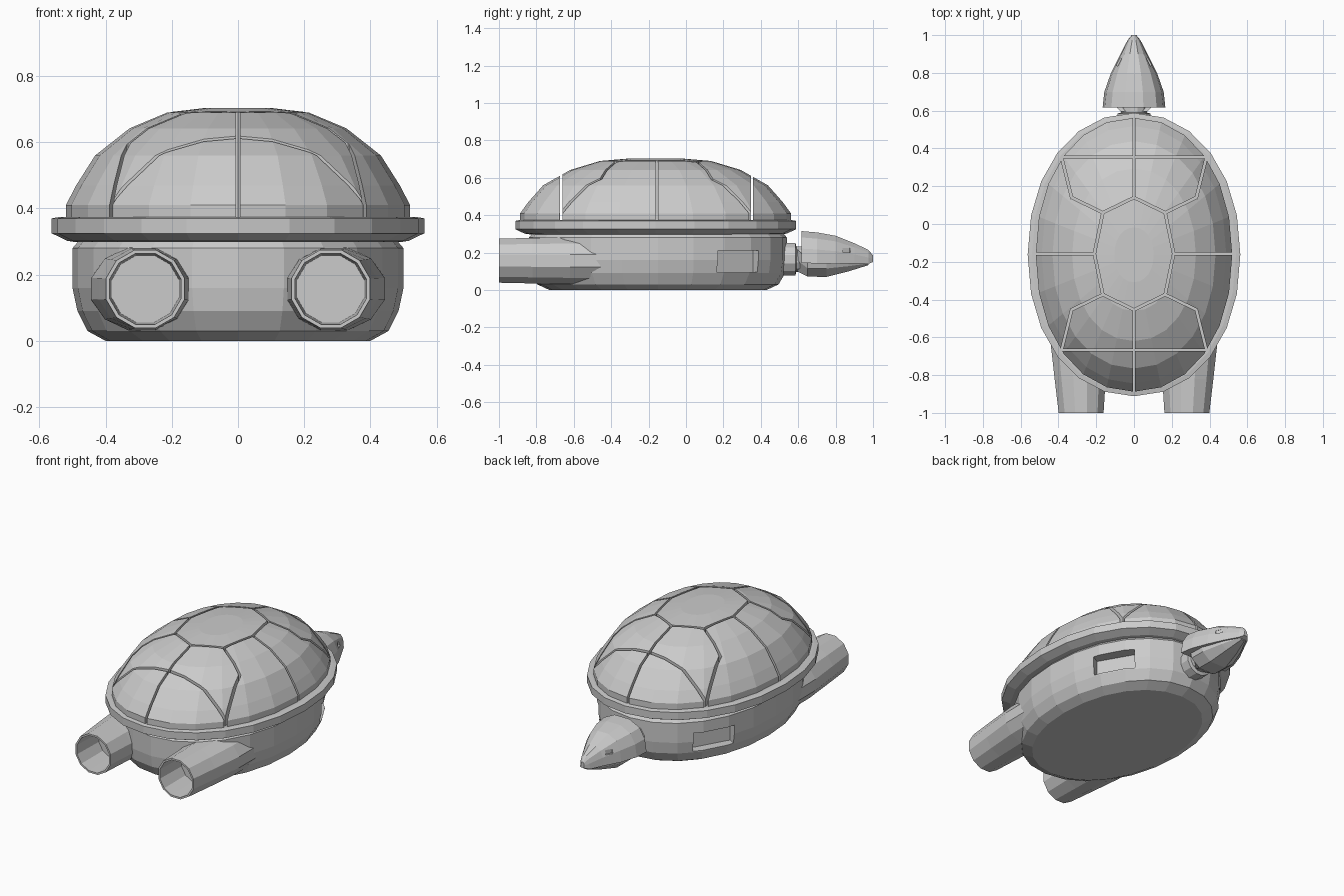
import bpy, bmesh, math
from mathutils import Matrix, Vector

if "Cube" in bpy.data.objects:
    bpy.data.objects.remove(bpy.data.objects["Cube"])


def loft(name, rings):
    """Skin a list of closed rings and cap both ends."""
    bm = bmesh.new()
    loops = [[bm.verts.new(p) for p in r] for r in rings]
    n = len(loops[0])
    for a, b in zip(loops, loops[1:]):
        for i in range(n):
            j = (i + 1) % n
            bm.faces.new((a[i], a[j], b[j], b[i]))
    bm.faces.new(loops[0])
    bm.faces.new(loops[-1])
    bmesh.ops.recalc_face_normals(bm, faces=bm.faces)
    me = bpy.data.meshes.new(name)
    bm.to_mesh(me)
    bm.free()
    ob = bpy.data.objects.new(name, me)
    bpy.context.collection.objects.link(ob)
    return ob


def oval(rx, ry, cy, z, n=24):
    """Horizontal, slightly squared oval."""
    pts = []
    for i in range(n):
        t = 2 * math.pi * i / n
        c, s = math.cos(t), math.sin(t)
        pts.append((rx * math.copysign(abs(c) ** .95, c),
                    cy + ry * math.copysign(abs(s) ** .95, s), z))
    return pts


def disc(cx, y, cz, rx, rz, n=12):
    """Upright ring facing along y."""
    return [(cx + rx * math.cos(2 * math.pi * (i + .5) / n), y,
             cz + rz * math.sin(2 * math.pi * (i + .5) / n)) for i in range(n)]


def cut_box(target, centre, size, angle):
    """Subtract a box turned about z."""
    bm = bmesh.new()
    m = Matrix.Translation(centre) @ Matrix.Rotation(angle, 4, 'Z') @ Matrix.Diagonal((*size, 1))
    bmesh.ops.create_cube(bm, size=1, matrix=m)
    me = bpy.data.meshes.new("cutter")
    bm.to_mesh(me)
    bm.free()
    cutter = bpy.data.objects.new("cutter", me)
    cutter.hide_render = True
    bpy.context.collection.objects.link(cutter)
    mod = target.modifiers.new("cut", 'BOOLEAN')
    mod.operation, mod.solver, mod.object = 'DIFFERENCE', 'EXACT', cutter
    bpy.context.view_layer.objects.active = target
    bpy.ops.object.modifier_apply(modifier=mod.name)
    bpy.data.objects.remove(cutter)


# Lower body with a slot in each side
body = loft("body", [oval(rx, ry, -.15, z) for rx, ry, z in
                     [(.40, .58, 0), (.455, .645, .03), (.485, .68, .09),
                      (.50, .69, .16), (.50, .69, .28), (.47, .66, .315)]])
for s in (1, -1):
    cut_box(body, (.395 * s, .285, .155), (.14, .25, .115), math.radians(30) * s)

# Shell rim
loft("shell_rim", [oval(rx, rx + .187, -.162, z) for rx, z in
                   [(.49, .298), (.515, .302), (.563, .325), (.563, .37), (.54, .374)]])

# Domed shell
dome = loft("shell_plates", [oval(.52 * k, .725 * k, -.163, z) for k, z in
                             [(1, .37), (1, .41), (.94, .47), (.83, .56), (.63, .642),
                              (.41, .69), (.2, .703)]])

# Grooves between the plates, mirrored in x and about the shell's middle
MID = -.157
half = [((.165, .06), (.33, .14)), ((.33, .14), (.385, .36)),
        ((0, .14), (.165, .06)), ((.165, .06), (.21, MID))]
grooves = [((sx * a[0], MID + sy * (a[1] - MID)), (sx * b[0], MID + sy * (b[1] - MID)))
           for a, b in half for sx in (1, -1) for sy in (1, -1)]
for s in (1, -1):
    grooves += [((0, MID + s * .297), (0, MID + s * .9)),
                ((-.7, MID + s * .51), (.7, MID + s * .51)),
                ((s * .21, MID), (s * .7, MID))]
for a, b in grooves:
    a, b = Vector(a), Vector(b)
    d, c = b - a, (a + b) / 2
    cut_box(dome, (c.x, c.y, .6), (d.length + .01, .013, .6), math.atan2(d.y, d.x))

# Hollow rear thrusters flaring into the body
for s, side in ((1, "right"), (-1, "left")):
    loft(side + "_thruster",
         [disc(s * cx, y, .157, rx, rz) for cx, y, rx, rz in
          [(.29, -.40, .16, .13), (.29, -.62, .158, .13), (.285, -.82, .14, .126),
           (.28, -1, .123, .122), (.28, -1, .112, .111), (.28, -.80, .105, .105)]])

# Neck
loft("neck", [disc(0, y, .165, r, r) for y, r in
              [(.45, .09), (.585, .09), (.59, .07), (.66, .07)]])


def head_section(y, w, top, low):
    h = top - low
    right = [(w, low), (.93 * w, low + .45 * h), (.72 * w, low + .8 * h), (.3 * w, top)]
    return [(x, y, z) for x, z in right] + [(-x, y, z) for x, z in reversed(right)]


# Upper head with eye sockets
head = loft("head", [head_section(*r) for r in
                     [(.618, .166, .315, .145), (.70, .157, .308, .142), (.80, .122, .29, .14),
                      (.90, .072, .25, .142), (.975, .033, .215, .14), (1, .012, .185, .15)]])
for s in (1, -1):
    cut_box(head, (s * .088, .862, .213), (.03, .045, .025), s * math.radians(27))

# Lower jaw
loft("jaw", [[(k * w, y, z) for k, z in
              ((1, top), (.9, (top + low) / 2), (.45, low),
               (-.45, low), (-.9, (top + low) / 2), (-1, top))]
             for y, w, top, low in
             [(.595, .07, .22, .10), (.65, .125, .16, .072), (.75, .125, .16, .07),
              (.87, .08, .155, .10), (.975, .025, .15, .133)]])
